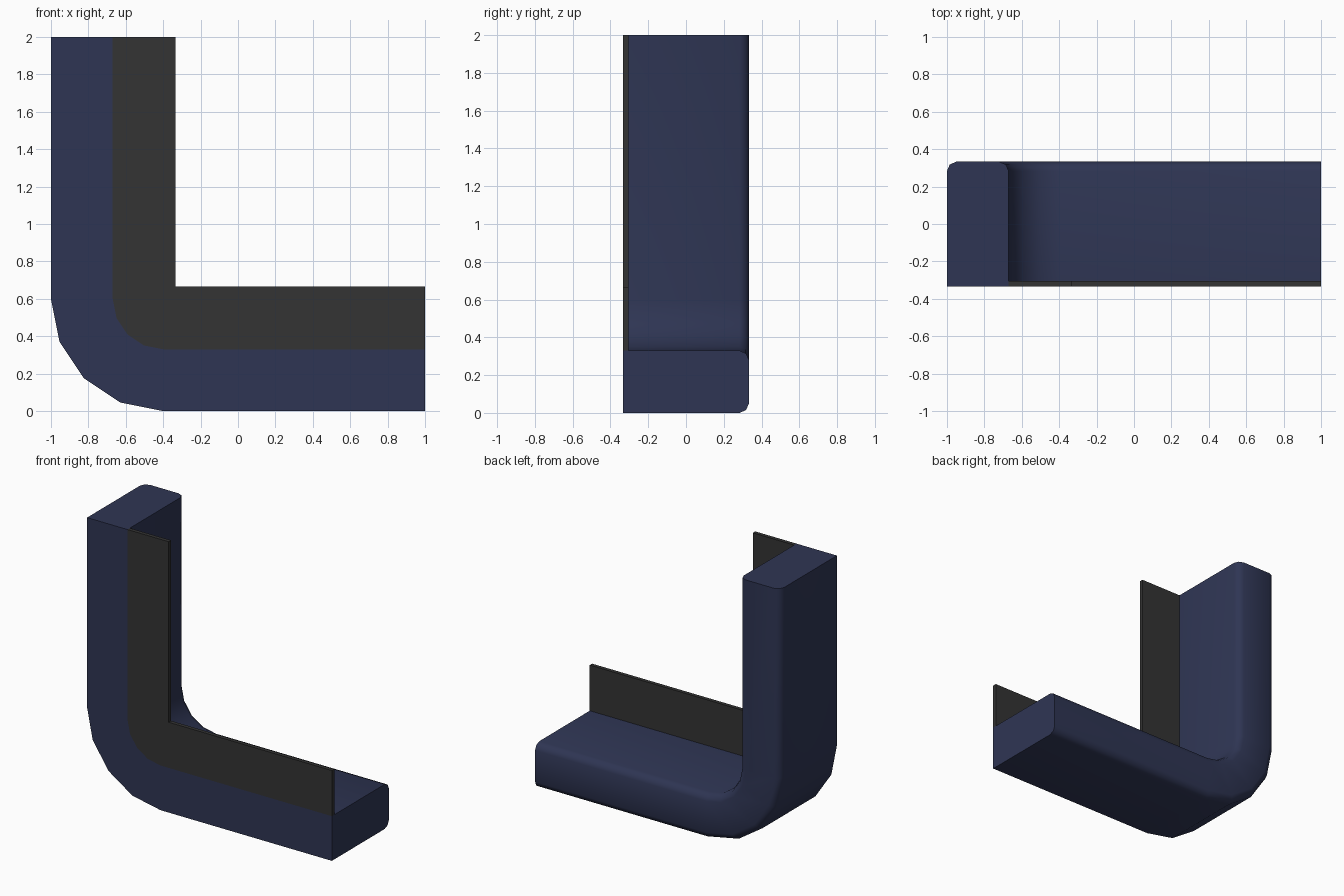
import bpy, bmesh, math

if "Cube" in bpy.data.objects:
    bpy.data.objects.remove(bpy.data.objects["Cube"])

CX, CZ, R = -0.4, 0.6, 0.6      # centre and outer radius of the corner bend
W, T, SEG = 0.333, 0.33, 4      # half depth, frame thickness, bend segments


def material(name, rgb):
    m = bpy.data.materials.new(name)
    m.diffuse_color = (*rgb, 1)
    m.use_nodes = True
    m.node_tree.nodes["Principled BSDF"].inputs["Base Color"].default_value = m.diffuse_color
    return m


def path(d):
    """L-shaped path offset inward by d from the outer outline."""
    r = R - d
    pts = [(CX - r, 2.0)]
    for i in range(SEG + 1):
        a = math.pi / 2 * i / SEG
        pts.append((CX - r * math.cos(a), CZ - r * math.sin(a)))
    return pts + [(1.0, d)]


def finish(name, bm, mat, angle):
    bmesh.ops.recalc_face_normals(bm, faces=bm.faces)
    me = bpy.data.meshes.new(name)
    bm.to_mesh(me)
    bm.free()
    me.materials.append(mat)
    ob = bpy.data.objects.new(name, me)
    bpy.context.collection.objects.link(ob)
    bpy.ops.object.select_all(action='DESELECT')
    ob.select_set(True)
    bpy.context.view_layer.objects.active = ob
    bpy.ops.object.shade_smooth_by_angle(angle=math.radians(angle))


blue = material("navy blue", (0.028, 0.036, 0.088))
dark = material("charcoal", (0.033, 0.033, 0.033))

# Frame: section (offset, y) with rounded back edges, swept along the L
section = [(0, -W), (0, W - .05), (.015, W - .015), (.05, W),
           (T - .05, W), (T - .015, W - .015), (T, W - .05), (T, -W)]
bm = bmesh.new()
strips = [[bm.verts.new((x, y, z)) for x, z in path(d)] for d, y in section]
for k, a in enumerate(strips):
    b = strips[(k + 1) % len(strips)]
    for i in range(len(a) - 1):
        bm.faces.new((a[i], a[i + 1], b[i + 1], b[i]))
bm.faces.new([s[0] for s in strips])
bm.faces.new([s[-1] for s in strips])
finish("corner_frame", bm, blue, 55)

# Front plate: thin L filling the inside of the bend, sharp inner corner
outline = path(T) + [(1, .667), (-W, .667), (-W, 2)]
bm = bmesh.new()
face = bm.faces.new([bm.verts.new((x, -W, z)) for x, z in outline])
ext = bmesh.ops.extrude_face_region(bm, geom=[face], use_keep_orig=True)
for v in ext["geom"]:
    if isinstance(v, bmesh.types.BMVert):
        v.co.y += 0.028
finish("front_plate", bm, dark, 30)
